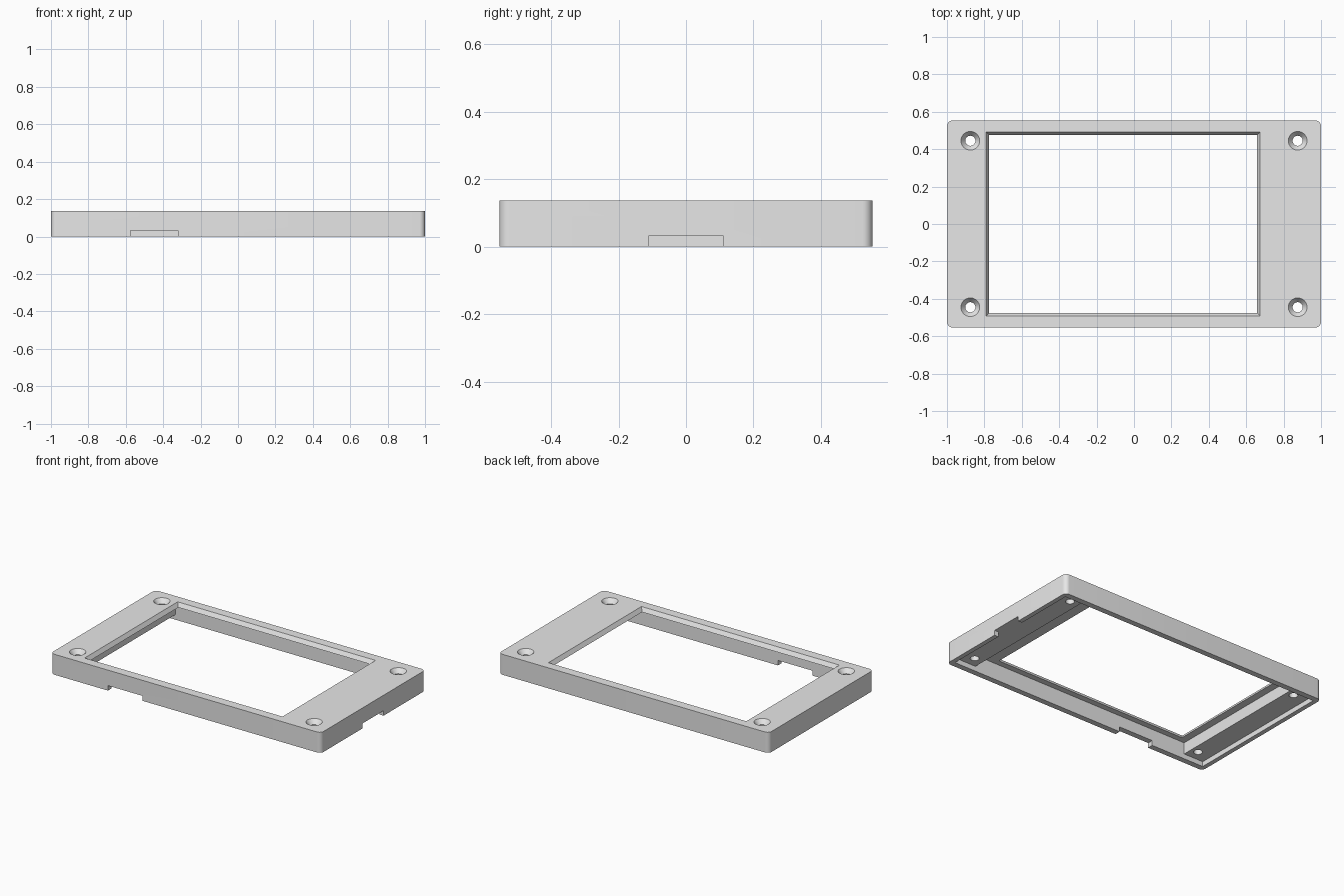
import bpy, bmesh, math

if "Cube" in bpy.data.objects:
    bpy.data.objects.remove(bpy.data.objects["Cube"])

H = 0.137        # frame height
LEDGE = 0.11     # underside of the thin top bezel
PAD = 0.033      # underside of the screw pads
HX, HY = 1.0, 0.553

grey = bpy.data.materials.new("light grey")
grey.diffuse_color = (0.8, 0.8, 0.8, 1)
grey.use_nodes = True
grey.node_tree.nodes["Principled BSDF"].inputs["Base Color"].default_value = grey.diffuse_color


def loft(name, rings):
    """Closed solid through a stack of equal-sized point rings."""
    bm = bmesh.new()
    loops = [[bm.verts.new(p) for p in ring] for ring in rings]
    n = len(loops[0])
    for a, b in zip(loops, loops[1:]):
        for i in range(n):
            j = (i + 1) % n
            bm.faces.new((a[i], a[j], b[j], b[i]))
    bm.faces.new(loops[0][::-1])
    bm.faces.new(loops[-1])
    bmesh.ops.recalc_face_normals(bm, faces=bm.faces)
    mesh = bpy.data.meshes.new(name)
    bm.to_mesh(mesh)
    bm.free()
    mesh.materials.append(grey)
    obj = bpy.data.objects.new(name, mesh)
    bpy.context.collection.objects.link(obj)
    return obj


def rect(x0, x1, y0, y1, z):
    return [(x0, y0, z), (x1, y0, z), (x1, y1, z), (x0, y1, z)]


def box(name, x0, x1, y0, y1, z0, z1):
    return loft(name, [rect(x0, x1, y0, y1, z) for z in (z0, z1)])


def circle(x, y, r, z, n=32):
    return [(x + r * math.cos(2 * math.pi * i / n),
             y + r * math.sin(2 * math.pi * i / n), z) for i in range(n)]


def rounded(z, r=0.03, steps=8):
    pts = []
    for k, (sx, sy) in enumerate(((1, 1), (-1, 1), (-1, -1), (1, -1))):
        for i in range(steps + 1):
            a = math.pi / 2 * (k + i / steps)
            pts.append((sx * (HX - r) + r * math.cos(a),
                        sy * (HY - r) + r * math.sin(a), z))
    return pts


# Rounded outer block
frame = loft("bezel_frame", [rounded(0), rounded(H)])

cutters = [
    # Shallow recess across the whole underside, leaving the rim
    box("recess_cutter", -0.97, 0.97, -0.515, 0.515, -0.05, PAD),
    # Deep pocket between the two screw pads
    box("pocket_cutter", -0.825, 0.81, -0.515, 0.515, -0.05, LEDGE),
    # Notches through the front and right rims
    box("front_notch_cutter", -0.575, -0.32, -0.6, -0.5, -0.05, PAD),
    box("side_notch_cutter", 0.95, 1.1, -0.11, 0.11, -0.05, PAD),
]

# Window with sloping edges
lo = rect(-0.775, 0.658, -0.476, 0.476, LEDGE)
hi = rect(-0.791, 0.674, -0.492, 0.492, H)
extend = lambda t: [tuple(a + (b - a) * t for a, b in zip(p, q)) for p, q in zip(lo, hi)]
cutters.append(loft("window_cutter", [extend(-0.5), extend(1.5)]))

# Countersunk screw holes
for x in (-0.875, 0.875):
    for y in (-0.445, 0.445):
        cutters.append(loft("screw_hole_cutter", [
            circle(x, y, 0.027, -0.05), circle(x, y, 0.027, H - 0.03),
            circle(x, y, 0.05, H), circle(x, y, 0.05, H + 0.05)]))

bpy.context.view_layer.objects.active = frame
for c in cutters:
    c.hide_render = True
    mod = frame.modifiers.new(c.name, 'BOOLEAN')
    mod.operation = 'DIFFERENCE'
    mod.solver = 'EXACT'
    mod.object = c
    bpy.ops.object.modifier_apply(modifier=mod.name)
for c in cutters:
    bpy.data.objects.remove(c)

# Smooth corners and holes, crisp edges
bpy.ops.object.select_all(action='DESELECT')
frame.select_set(True)
bpy.ops.object.shade_smooth_by_angle(angle=math.radians(30))
